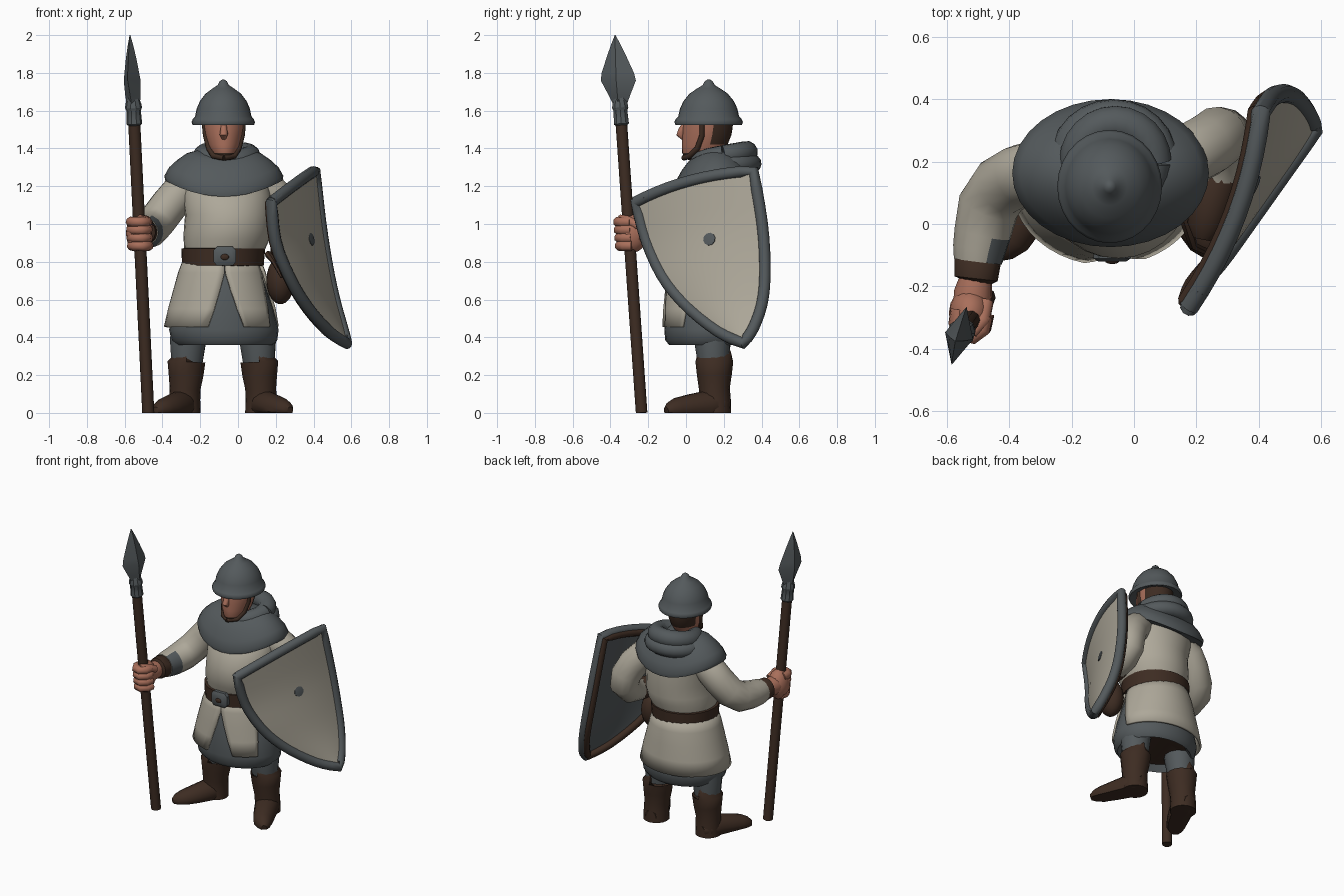
import bpy, bmesh, math
from mathutils import Vector as V

if "Cube" in bpy.data.objects:
    bpy.data.objects.remove(bpy.data.objects["Cube"])

def mat(name, rgb):
    m = bpy.data.materials.new(name)
    m.diffuse_color = (*rgb, 1)
    m.use_nodes = True
    m.node_tree.nodes["Principled BSDF"].inputs["Base Color"].default_value = m.diffuse_color
    return m

CREAM, GREY, BROWN, SKIN = range(4)
MATS = [mat("cream_cloth", (0.42, 0.39, 0.32)), mat("slate_grey", (0.088, 0.101, 0.107)),
        mat("dark_brown", (0.047, 0.025, 0.016)), mat("skin", (0.40, 0.16, 0.105))]

def grid(name, rows, rule, closed=True, caps=True, angle=50, cap_mat=None):
    """Skin a list of point rows; rule is a material index or f(face centre)."""
    bm = bmesh.new()
    vs = [[bm.verts.new(p) for p in r] for r in rows]
    n = len(rows[0])
    for a, b in zip(vs, vs[1:]):
        for j in range(n if closed else n - 1):
            k = (j + 1) % n
            bm.faces.new((a[j], a[k], b[k], b[j]))
    ends = [bm.faces.new(vs[0]), bm.faces.new(vs[-1])] if caps and closed else []
    bm.normal_update()
    for f in bm.faces:
        f.material_index = rule(f.calc_center_median()) if callable(rule) else rule
    if cap_mat is not None:
        for f in ends:
            f.material_index = cap_mat
    if closed:
        bmesh.ops.recalc_face_normals(bm, faces=bm.faces)
    me = bpy.data.meshes.new(name)
    bm.to_mesh(me)
    bm.free()
    for m in MATS:
        me.materials.append(m)
    ob = bpy.data.objects.new(name, me)
    bpy.context.collection.objects.link(ob)
    for o in bpy.context.selected_objects:
        o.select_set(False)
    ob.select_set(True)
    bpy.context.view_layer.objects.active = ob
    bpy.ops.object.shade_smooth_by_angle(angle=math.radians(angle))
    return ob

def loft(name, rings, rule, n=28, **kw):
    """Stack of ellipses (cx, cy, z, rx, ry)."""
    return grid(name, [[V((cx + rx * math.cos(a), cy + ry * math.sin(a), z))
                        for a in [math.tau * j / n for j in range(n)]]
                       for cx, cy, z, rx, ry in rings], rule, **kw)

def tube(name, pts, rule, n=12, floor=False, **kw):
    """Round tube through (x, y, z, r) points."""
    P = [V(p[:3]) for p in pts]
    rows, up = [], V((0.31, 0.9, 0.2))
    for i, p in enumerate(P):
        d = (P[min(i + 1, len(P) - 1)] - P[max(i - 1, 0)]).normalized()
        up = (up - d * up.dot(d)).normalized()
        side = d.cross(up)
        row = [p + (up * math.cos(a) + side * math.sin(a)) * pts[i][3]
               for a in [math.tau * j / n for j in range(n)]]
        if floor:
            for q in row:
                q.z = max(q.z, 0.0)
        rows.append(row)
    return grid(name, rows, rule, **kw)

def blob(name, c, r, rule, n=16, m=10):
    return loft(name, [(c[0], c[1], c[2] + r[2] * math.cos(t), r[0] * math.sin(t), r[1] * math.sin(t))
                       for t in [0.1 + (math.pi - 0.2) * i / m for i in range(m + 1)]], rule, n=n)

# Tunic body
loft("tunic_body", [(-0.08, .12, .80, .19, .19), (-0.07, .12, .87, .215, .205), (-0.06, .12, .92, .228, .225),
     (-0.055, .12, .97, .232, .23), (-0.05, .12, 1.05, .23, .23), (-0.06, .145, 1.15, .235, .205),
     (-0.07, .18, 1.25, .22, .15), (-0.07, .19, 1.33, .12, .10)], CREAM)

# Grey under-skirt, dark beneath
loft("under_skirt", [(-0.08, .12, .82, .17, .17), (-0.08, .12, .7, .215, .21), (-0.075, .12, .55, .262, .225),
     (-0.075, .12, .44, .29, .235), (-0.072, .12, .385, .28, .23), (-0.07, .12, .36, .255, .21),
     (-0.07, .12, .40, .22, .18)], GREY, cap_mat=BROWN)

# Cream skirt panels with a front and a side slit
def panel(name, a_top, b_top, a_bot, b_bot, n):
    rows = []
    for z, rx, ry, t in [(.82, .195, .195, 0), (.74, .225, .215, 0.03), (.65, .25, .228, .35),
                         (.55, .278, .24, .68), (.455, .30, .25, 1)]:
        a, b = a_top + (a_bot - a_top) * t, b_top + (b_bot - b_top) * t
        rows.append([V((-0.085 + rx * math.cos(math.radians(a + (b - a) * j / n)),
                        .125 + ry * math.sin(math.radians(a + (b - a) * j / n)), z)) for j in range(n + 1)])
    ob = grid(name, rows[::-1], CREAM, closed=False)
    s = ob.modifiers.new("cloth", 'SOLIDIFY')
    s.thickness, s.offset = 0.016, 0
panel("skirt_front_flap", -86, -24, -67, -34, 8)
panel("skirt_main_panel", -10, 274, 12, 256, 30)

# Belt, buckle
loft("belt", [(-0.08, .12, .775, .19, .19), (-0.08, .12, .78, .216, .213), (-0.078, .12, .87, .222, .217),
              (-0.078, .12, .875, .19, .19)], BROWN)
grid("buckle", [[V((-0.07 + sx * w, y, .83 + sz * h)) for sx, sz in
     ((-1, -.6), (-.7, -1), (.7, -1), (1, -.6), (1, .6), (.7, 1), (-.7, 1), (-1, .6))]
     for y, w, h in ((-.068, .06, .05), (-.11, .06, .05), (-.12, .045, .035))], GREY, angle=30)
blob("buckle_stud", (-0.07, -0.12, .825), (.022, .008, .016), BROWN)
blob("hip_pouch", (.225, .04, .70), (.075, .09, .125), BROWN)
tube("pouch_strap", [(.16, .03, .84, .02), (.19, -.07, .80, .014), (.235, -.09, .72, .012)], BROWN, n=6)

# Shoulder mantle and rolled collar
def mantle_row(s, z, drop, n=32):
    return [V((-0.075 + .315 * s * math.cos(a), .163 + .237 * s * math.sin(a),
               z - drop * math.sin(a) ** 2)) for a in [math.tau * j / n for j in range(n)]]
grid("shoulder_mantle", [mantle_row(.85, 1.235, .08), mantle_row(.985, 1.23, .085), mantle_row(1, 1.255, .085),
     mantle_row(.92, 1.30, .075), mantle_row(.78, 1.34, .055), mantle_row(.62, 1.375, .04),
     mantle_row(.45, 1.39, .03)], GREY)
tube("rolled_collar", [(-0.06 + .122 * math.cos(a), .2 + .122 * math.sin(a),
     1.36 + .022 * math.sin(a) - .012 * max(0, -math.sin(a)) ** 4, .058) for a in
     [math.tau * i / 24 for i in range(25)]], GREY)
tube("collar_drape", [(-0.065 + .155 * math.cos(a), .205 + .145 * math.sin(a), 1.31 + .01 * math.sin(a), .05)
     for a in [math.tau * i / 24 for i in range(25)]], GREY)

# Head
def face_rule(c):
    return BROWN if c.z < 1.362 or (c.y > .14 and c.z > 1.40) else SKIN
loft("head", [(-0.07, .15, 1.24, .085, .085), (-0.07, .13, 1.33, .075, .085), (-0.07, .08, 1.345, .055, .085),
     (-0.072, .085, 1.375, .068, .105), (-0.074, .10, 1.42, .088, .12), (-0.075, .11, 1.47, .10, .13),
     (-0.075, .115, 1.51, .108, .132), (-0.075, .12, 1.57, .11, .13)], face_rule)
tube("nose", [(-0.075, -.005, 1.53, .014), (-0.075, -.022, 1.50, .019), (-0.075, -.03, 1.475, .023),
              (-0.075, -.012, 1.455, .014)], SKIN, n=8)
for s in (-1, 1):
    tube("chin_strap", [(-0.075 + s * x, y, z, .015) for x, y, z in
         ((.104, .085, 1.55), (.097, .085, 1.47), (.08, .06, 1.40), (.055, .02, 1.36), (0, -.012, 1.35))], BROWN, n=8)

# Helmet
loft("helmet", [(-0.078, .12, z, r, r * 1.08) for z, r in
     ((1.545, .11), (1.527, .15), (1.525, .163), (1.54, .168), (1.556, .161), (1.57, .149), (1.61, .141),
      (1.65, .124), (1.69, .094), (1.718, .056), (1.735, .03), (1.755, .02), (1.765, .006))], GREY)

# Legs and boots, mirrored about the body centre
for side, s in (("left", -1), ("right", 1)):
    X = lambda dx: -0.08 + s * dx
    tube(side + "_trouser", [(X(.17), .14, .50, .10), (X(.185), .14, .38, .098), (X(.19), .145, .27, .085)], GREY)
    tube(side + "_boot_shaft", [(X(.192), .15, .27, .075), (X(.192), .15, .29, .094), (X(.193), .15, .27, .1),
         (X(.195), .15, .2, .092), (X(.20), .15, .13, .082), (X(.202), .155, .07, .082), (X(.202), .155, .0, .084)],
         BROWN, n=16)
    tube(side + "_boot_foot", [(X(.195), .23, .04, .04), (X(.2), .19, .045, .07), (X(.225), .11, .04, .078),
         (X(.27), .02, .028, .07), (X(.31), -.05, .02, .06), (X(.34), -.085, .016, .042),
         (X(.355), -.105, .012, .02)], BROWN, n=16, floor=True)

# Spear arm
tube("spear_sleeve", [(-.24, .18, 1.21, .08), (-.31, .17, 1.165, .10), (-.365, .155, 1.10, .10), (-.425, .12, 1.02, .10),
     (-.465, .06, .975, .10), (-.485, -.03, .96, .092), (-.495, -.08, .958, .086), (-.50, -.12, .957, .078)],
     lambda c: GREY if c.y < -.03 and (c.x > -.46 or c.z < .89) else CREAM, n=14)
tube("spear_cuff", [(-.498, -.10, .957, .06), (-.50, -.115, .957, .075), (-.506, -.175, .957, .07),
                    (-.508, -.185, .957, .05)], BROWN, n=14)
tube("spear_wrist", [(-.505, -.17, .957, .052), (-.515, -.22, .955, .062), (-.52, -.26, .955, .06)], SKIN)
blob("spear_fist", (-.525, -.285, .95), (.068, .082, .102), SKIN)
for i in range(4):
    z = .885 + i * .042
    cx, cy = -.475 - .0484 * z, -.235 - .07 * z
    tube("finger", [(cx + .044 * math.cos(a), cy + .054 * math.sin(a), z, .028) for a in
         [math.radians(-215 + 45 * k) for k in range(6)]], SKIN, n=8)
tube("thumb", [(-.475, -.25, .99, .026), (-.485, -.31, 1.02, .025), (-.52, -.35, 1.03, .02)], SKIN, n=8)

# Shield arm
tube("shield_sleeve", [(.08, .19, 1.21, .08), (.165, .215, 1.17, .10), (.23, .25, 1.10, .10), (.27, .28, 1.02, .098),
     (.28, .285, .95, .095), (.275, .23, .89, .085), (.265, .15, .87, .075)], CREAM, n=14)
tube("shield_glove", [(.265, .17, .87, .06), (.262, .15, .87, .076), (.24, .04, .86, .066), (.228, -.01, .86, .058),
                      (.22, -.05, .86, .03)], BROWN, n=14)

# Spear
ax = lambda z: V((-.475 - .0484 * z, -.235 - .07 * z, z))
tube("spear_shaft", [(*ax(z), .032) for z in (0.0, .8, 1.56)], BROWN, n=10, floor=True)
tube("spear_socket", [(*ax(z), r) for z, r in ((1.52, .03), (1.53, .042), (1.56, .04), (1.60, .038), (1.615, .045),
                      (1.635, .042), (1.68, .028))], GREY, n=10, angle=30)
d, e = V((.25, .97, 0)), V((.97, -.25, 0))
grid("spear_blade", [[ax(z) + d * w, ax(z) + e * t, ax(z) - d * w, ax(z) - e * t] for z, w, t in
     ((1.62, .032, .034), (1.68, .058, .042), (1.76, .096, .046), (1.80, .088, .04), (1.88, .056, .028),
      (1.95, .026, .014), (2.0, .002, .002))], GREY, angle=20)

# Heater shield lofted between its two side edges
LEFT = [V(p) for p in ((.175, -.265, 1.115), (.20, -.205, .90), (.275, -.115, .71), (.365, .01, .56),
                       (.475, .165, .435), (.568, .295, .368))]
RIGHT = [V(p) for p in ((.405, .358, 1.28), (.438, .405, .99), (.475, .418, .76), (.512, .405, .59),
                        (.55, .36, .455), (.574, .305, .368))]
N = V((.894, -.373, .183)).normalized()

def spline(pts, t):
    f = t * (len(pts) - 1)
    i = min(int(f), len(pts) - 2)
    u = f - i
    p1, p2 = pts[i], pts[i + 1]
    p0 = pts[i - 1] if i else 2 * p1 - p2
    p3 = pts[i + 2] if i + 2 < len(pts) else 2 * p2 - p1
    return .5 * (2 * p1 + (p2 - p0) * u + (2 * p0 - 5 * p1 + 4 * p2 - p3) * u * u + (3 * p1 - p0 - 3 * p2 + p3) * u ** 3)

def shield_pt(t, s, off=0.0):
    a, b = spline(LEFT, t), spline(RIGHT, t)
    w = (b - a).length / .7
    return a.lerp(b, s) + N * (.17 * w * s * (1 - s) + off) + V((0, 0, .10 * s * (1 - s) * (1 - t)))

for name, off, m, step in (("shield_face", .012, CREAM, 1), ("shield_back", -.014, GREY, -1)):
    grid(name, [[shield_pt(i / 16, j / 12, off) for j in range(13)][::step] for i in range(17)], m, closed=False)
loop = ([(0, j / 10) for j in range(10)] + [(i / 16, 1) for i in range(17)] +
        [(i / 16, 0) for i in range(15, -1, -1)] + [(0, .1)])
tube("shield_rim", [(*shield_pt(t, s, .002), .031) for t, s in loop], GREY, n=10)
mid = shield_pt(.3, .5)
inner = [shield_pt(t, s, -.018) for t, s in loop]
tube("shield_inner_frame", [(*(p + (mid - p).normalized() * .014), .026) for p in inner], BROWN, n=8)
c = shield_pt(.25, .55, .012)
tube("shield_mark", [(*(c - N * .004), .034), (*(c + N * .003), .034), (*(c + N * .005), .02)], GREY, n=10)
